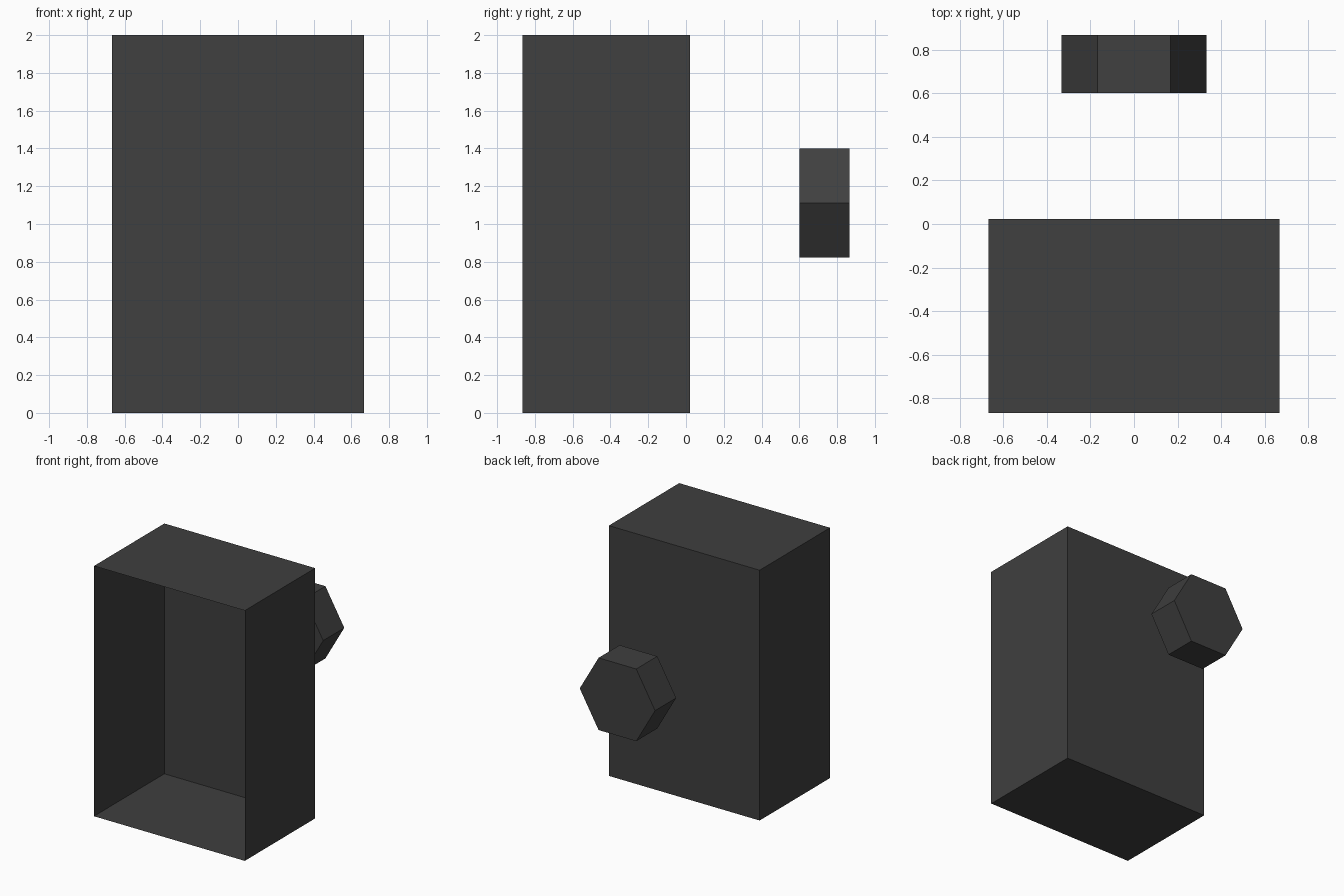
import bpy, bmesh, math
from mathutils import Matrix, Vector

if "Cube" in bpy.data.objects:
    bpy.data.objects.remove(bpy.data.objects["Cube"])

mat = bpy.data.materials.new("charcoal")
mat.diffuse_color = (0.05, 0.05, 0.05, 1)
mat.use_nodes = True
mat.node_tree.nodes["Principled BSDF"].inputs["Base Color"].default_value = mat.diffuse_color


def add_object(name, bm):
    me = bpy.data.meshes.new(name)
    bm.to_mesh(me)
    bm.free()
    me.materials.append(mat)
    ob = bpy.data.objects.new(name, me)
    bpy.context.collection.objects.link(ob)
    return ob


# Thin-walled case, open at the front
bm = bmesh.new()
size, centre = Vector((1.333, 0.888, 2.0)), Vector((0, -0.422, 1.0))
bmesh.ops.create_cube(bm, size=1,
                      matrix=Matrix.Translation(centre) @ Matrix.Diagonal(size.to_4d()))
bm.normal_update()
front = [f for f in bm.faces if f.normal.y < -0.9]
bmesh.ops.delete(bm, geom=front, context='FACES_ONLY')
add_object("open_case", bm)

# Six-sided knob floating behind the case, axis along y
bm = bmesh.new()
bmesh.ops.create_cone(bm, cap_ends=True, segments=6, radius1=0.333, radius2=0.333, depth=0.266)
bmesh.ops.rotate(bm, verts=bm.verts, matrix=Matrix.Rotation(math.pi / 2, 3, 'X'))
# Turn so that corners point to +-x and a flat faces up
if max(v.co.x for v in bm.verts) < 0.32:
    bmesh.ops.rotate(bm, verts=bm.verts, matrix=Matrix.Rotation(math.pi / 6, 3, 'Y'))
bmesh.ops.translate(bm, verts=bm.verts, vec=(0, 0.733, 1.111))
add_object("hex_knob", bm)
